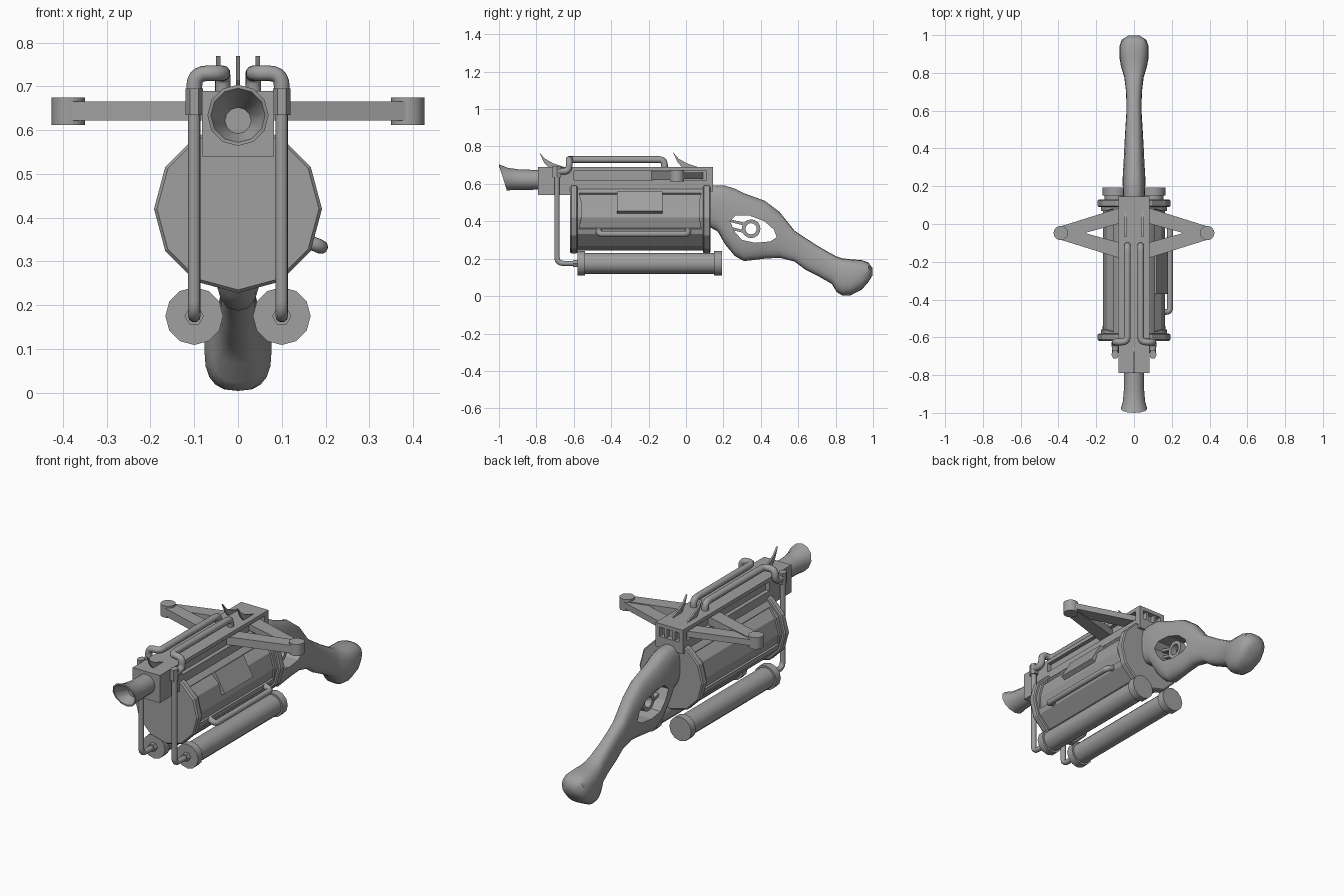
import bpy, bmesh, math
from mathutils import Vector, Matrix

if "Cube" in bpy.data.objects:
    bpy.data.objects.remove(bpy.data.objects["Cube"])

metal = bpy.data.materials.new("grey")
metal.diffuse_color = (0.35, 0.35, 0.35, 1)
metal.use_nodes = True
metal.node_tree.nodes["Principled BSDF"].inputs["Base Color"].default_value = metal.diffuse_color


def finish(name, bm, smooth=None):
    bmesh.ops.recalc_face_normals(bm, faces=bm.faces)
    me = bpy.data.meshes.new(name)
    bm.to_mesh(me)
    bm.free()
    me.materials.append(metal)
    ob = bpy.data.objects.new(name, me)
    bpy.context.collection.objects.link(ob)
    if smooth:
        bpy.ops.object.select_all(action='DESELECT')
        bpy.context.view_layer.objects.active = ob
        ob.select_set(True)
        bpy.ops.object.shade_smooth_by_angle(angle=math.radians(smooth))
    return ob


def loft(name, rings, smooth=None):
    """Skin a list of point rings and cap both ends."""
    bm = bmesh.new()
    loops = [[bm.verts.new(p) for p in r] for r in rings]
    n = len(loops[0])
    for a, b in zip(loops, loops[1:]):
        for i in range(n):
            bm.faces.new((a[i], a[(i + 1) % n], b[(i + 1) % n], b[i]))
    bm.faces.new(loops[0])
    bm.faces.new(loops[-1])
    return finish(name, bm, smooth)


def ring(x, y, z, r, n=12, tilt=0.0):
    pts = []
    for i in range(n):
        a = 2 * math.pi * i / n
        pts.append((x + r * math.cos(a), y - tilt * math.sin(a), z + r * math.sin(a)))
    return pts


def lathe(name, x, z, profile, n=12, smooth=None):
    return loft(name, [ring(x, y, z, r, n) for y, r in profile], smooth)


def box(name, x0, x1, y0, y1, z0, z1):
    bm = bmesh.new()
    bmesh.ops.create_cube(bm, size=1)
    for v in bm.verts:
        v.co = ((x0 + x1) / 2 + v.co.x * (x1 - x0), (y0 + y1) / 2 + v.co.y * (y1 - y0),
                (z0 + z1) / 2 + v.co.z * (z1 - z0))
    return finish(name, bm)


def plate(name, outline, axis, lo, hi, smooth=None):
    """Extrude a 2D outline along x (outline is y,z) or z (outline is x,y)."""
    put = (lambda p, t: (t, p[0], p[1])) if axis == 'x' else (lambda p, t: (p[0], p[1], t))
    return loft(name, [[put(p, t) for p in outline] for t in (lo, hi)], smooth)


def pipe(name, points, r, bend=0.035):
    """Round tube through points with filleted corners."""
    pts = [Vector(p) for p in points]
    path = [pts[0]]
    for a, b, c in zip(pts, pts[1:], pts[2:]):
        p, q = b + (a - b).normalized() * bend, b + (c - b).normalized() * bend
        for i in range(6):
            t = i / 5
            path.append(p * (1 - t) ** 2 + b * 2 * t * (1 - t) + q * t * t)
    path.append(pts[-1])
    rings, side = [], None
    for i, p in enumerate(path):
        d = (path[min(i + 1, len(path) - 1)] - path[max(i - 1, 0)]).normalized()
        if side is None:
            side = d.orthogonal()
        side = (side - d * side.dot(d)).normalized()
        up = d.cross(side)
        rings.append([p + side * r * math.cos(k * math.pi / 5) + up * r * math.sin(k * math.pi / 5)
                      for k in range(10)])
    return loft(name, rings, 50)


# Drum with sunken side panels and end rims
drum = lathe("drum", 0, 0.42, [(-0.6, 0.175), (0.11, 0.175)])
bm = bmesh.new()
bm.from_mesh(drum.data)
for s in (-1, 1):
    bm.normal_update()
    faces = [f for f in bm.faces if f.normal.x * s > 0.6 and f.normal.z > -0.5 and f.calc_area() > 0.03]
    bmesh.ops.inset_region(bm, faces=faces, thickness=0.04, depth=0)
    bmesh.ops.inset_region(bm, faces=faces, thickness=0.001, depth=-0.01)
bm.to_mesh(drum.data)
bm.free()
lathe("front_rim", 0, 0.42, [(-0.62, 0.185), (-0.612, 0.192), (-0.585, 0.192), (-0.58, 0.185)])
lathe("rear_rim", 0, 0.42, [(0.09, 0.185), (0.095, 0.192), (0.125, 0.192), (0.13, 0.185)])

# Hatch and grab handle on the right of the drum
hatch = box("hatch", -0.02, 0.02, -0.37, -0.125, -0.06, 0.06)
hatch.data.transform(Matrix.Translation((0.133, 0, 0.497)) @ Matrix.Rotation(-math.pi / 6, 4, 'Y'))
pipe("grab_handle", [(0.15, -0.465, 0.35), (0.19, -0.465, 0.333), (0.19, 0.01, 0.333),
                     (0.15, 0.01, 0.35)], 0.016, 0.02)

# Receiver: front block, core and slotted frame
box("front_block", -0.082, 0.082, -0.79, -0.6, 0.54, 0.69)
box("receiver_core", -0.06, 0.06, -0.6, 0.115, 0.56, 0.68)
box("receiver_top", -0.082, 0.082, -0.6, 0.145, 0.67, 0.69)
box("receiver_base", -0.082, 0.082, -0.6, 0.145, 0.56, 0.62)
for s in (-1, 1):
    box("corner_post", s * 0.07 - 0.012, s * 0.07 + 0.012, 0.11, 0.145, 0.6, 0.68)
    box("rear_bar", s * 0.025 - 0.007, s * 0.025 + 0.007, 0.11, 0.14, 0.6, 0.68)

# Flared muzzle with a slanted mouth and hollow cone
loft("muzzle", [ring(0, -0.78, 0.622, 0.053), ring(0, -0.88, 0.622, 0.054),
                ring(0, -0.94, 0.626, 0.059, tilt=0.01), ring(0, -0.979, 0.634, 0.07, tilt=0.021),
                ring(0, -0.979, 0.634, 0.062, tilt=0.021), ring(0, -0.9, 0.622, 0.03)], 35)

# Sight fins
def fin(name, x, y):
    shape = [(0, 0.77), (0.03, 0.735), (0.075, 0.71), (0.14, 0.688), (0.05, 0.688), (0.025, 0.715)]
    plate(name, [(y + a, z) for a, z in shape], 'x', x - 0.005, x + 0.005)

fin("front_sight", 0, -0.785)
for s in (-1, 1):
    fin("rear_sight", s * 0.045, -0.07)

for s in (-1, 1):
    # Folding side arms with a pivot at the tip
    tip = Vector((s * 0.388, -0.048))
    for name, root, z0, z1, w in (("front_arm", (s * 0.04, -0.15), 0.622, 0.665, 0.04),
                                  ("rear_arm", (s * 0.04, 0.055), 0.627, 0.66, 0.04)):
        root = Vector(root)
        d = (tip - root).normalized()
        nrm = Vector((-d.y, d.x)) * w
        plate(name, [root + nrm, tip + nrm * 0.85, tip - nrm * 0.85, root - nrm], 'z', z0, z1)
    circle = [(tip.x + 0.038 * math.cos(k * math.pi / 8), tip.y + 0.038 * math.sin(k * math.pi / 8))
              for k in range(16)]
    plate("arm_pivot", circle, 'z', 0.612, 0.675, 40)

    # Tanks under the drum
    lathe("tank", s * 0.1, 0.175, [(-0.57, 0.056), (0.18, 0.056)], 12, 40)
    for y0, y1 in ((-0.58, -0.54), (0.15, 0.192)):
        lathe("tank_cap", s * 0.1, 0.175, [(y0, 0.066), (y1, 0.066)], 12, 40)

    # Feed pipes, upper pipes and fittings
    pipe("feed_pipe", [(s * 0.1, -0.69, 0.67), (s * 0.1, -0.69, 0.175), (s * 0.1, -0.57, 0.175)], 0.0145)
    lathe("tank_nut", s * 0.1, 0.175, [(-0.605, 0.022), (-0.575, 0.022)], 6)
    hexagon = [(s * 0.1 + 0.02 * math.cos(k * math.pi / 3), -0.69 + 0.026 * math.sin(k * math.pi / 3))
               for k in range(6)]
    plate("pipe_fitting", hexagon, 'z', 0.635, 0.695)
    pipe("upper_pipe", [(s * 0.1, -0.69, 0.667), (s * 0.1, -0.625, 0.667), (s * 0.1, -0.625, 0.73),
                        (s * 0.035, -0.625, 0.73), (s * 0.035, -0.115, 0.73),
                        (s * 0.035, -0.115, 0.67)], 0.018, 0.03)

# Stock: lofted rounded sections of (y, top, bottom, half width)
stations = [(0.125, 0.59, 0.37, 0.055), (0.17, 0.592, 0.345, 0.058), (0.21, 0.59, 0.275, 0.06),
            (0.26, 0.575, 0.215, 0.06), (0.31, 0.55, 0.187, 0.058), (0.42, 0.51, 0.2, 0.052),
            (0.5, 0.45, 0.205, 0.046), (0.58, 0.35, 0.185, 0.041), (0.64, 0.31, 0.14, 0.04),
            (0.71, 0.265, 0.105, 0.043), (0.78, 0.225, 0.065, 0.052), (0.805, 0.212, 0.022, 0.06),
            (0.835, 0.202, 0.004, 0.069), (0.88, 0.197, 0.004, 0.077), (0.94, 0.192, 0.035, 0.077),
            (0.975, 0.18, 0.075, 0.065), (0.997, 0.15, 0.11, 0.03)]


def soft(v):
    return math.copysign(abs(v) ** 0.75, v)


sections = []
for y, top, bot, w in stations:
    angles = [2 * math.pi * k / 20 for k in range(20)]
    sections.append([(w * soft(math.cos(a)), y, (top + bot) / 2 + (top - bot) / 2 * soft(math.sin(a)))
                     for a in angles])
stock = loft("stock", sections, 40)

# Grip opening cut through the stock
hole = [(0.235, 0.4), (0.265, 0.43), (0.34, 0.43), (0.42, 0.4), (0.47, 0.355), (0.485, 0.315),
        (0.45, 0.292), (0.37, 0.285), (0.3, 0.3), (0.26, 0.345)]
cutter = plate("grip_cutter", hole, 'x', -0.2, 0.2)
cutter.hide_render = True
cutter.hide_viewport = True
cut = stock.modifiers.new("grip_opening", 'BOOLEAN')
cut.operation = 'DIFFERENCE'
cut.solver = 'EXACT'
cut.object = cutter

# Ring trigger on two thin bars
bm = bmesh.new()
prof = [(0.03, -0.018), (0.05, -0.018), (0.05, 0.018), (0.03, 0.018)]
rows = [[bm.verts.new((x, 0.348 + r * math.cos(a), 0.36 + r * math.sin(a))) for r, x in prof]
        for a in [2 * math.pi * k / 16 for k in range(16)]]
for i in range(16):
    for j in range(4):
        bm.faces.new((rows[i][j], rows[i][(j + 1) % 4], rows[(i + 1) % 16][(j + 1) % 4], rows[(i + 1) % 16][j]))
finish("trigger_ring", bm, 40)
for dz in (0, -0.04):
    plate("trigger_bar", [(0.22, 0.4 + dz), (0.22, 0.415 + dz), (0.32, 0.39 + dz), (0.32, 0.375 + dz)],
          'x', -0.012, 0.012)
